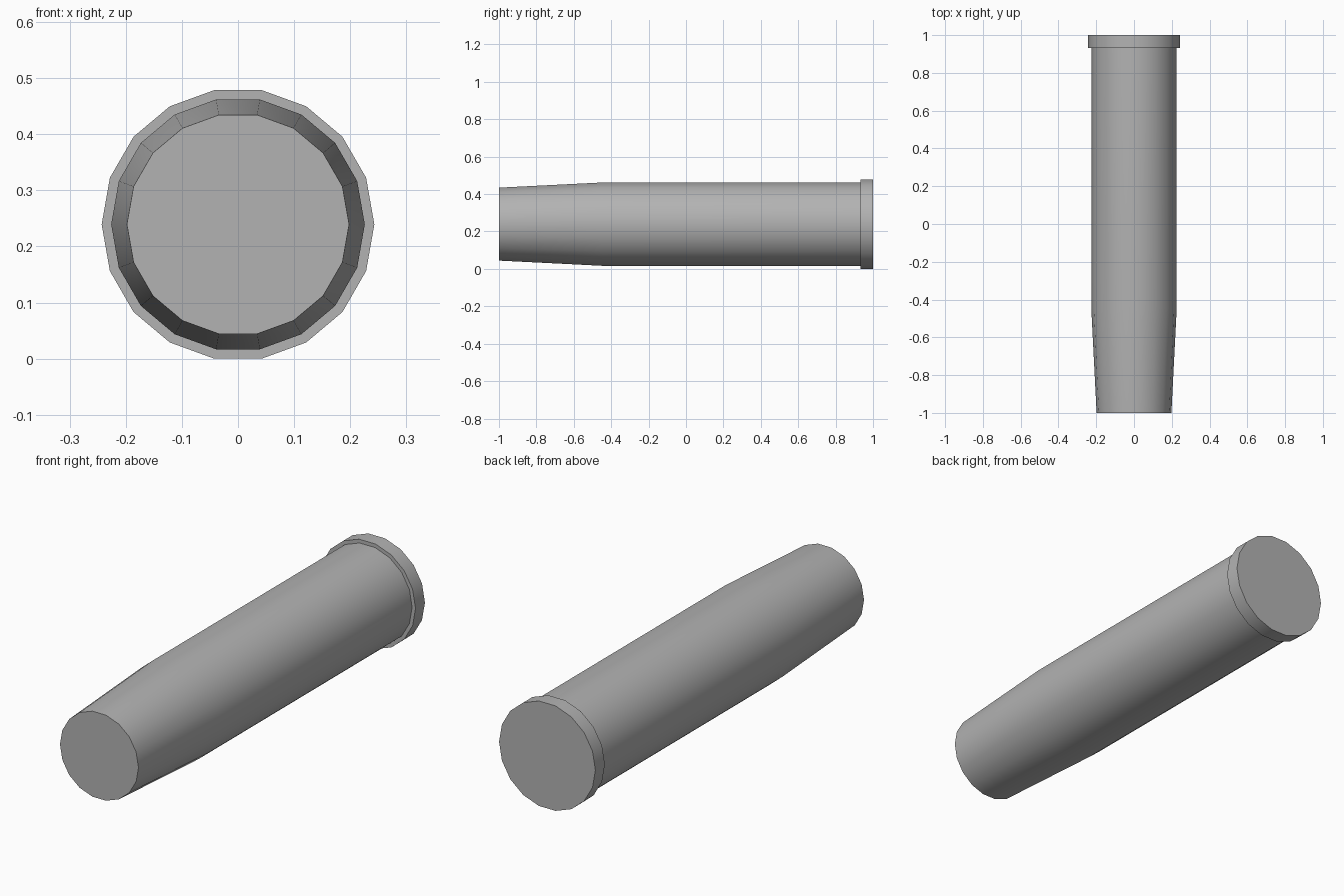
import bpy, bmesh, math

if "Cube" in bpy.data.objects:
    bpy.data.objects.remove(bpy.data.objects["Cube"])

SIDES = 18
RADIUS = 0.243
AXIS_Z = RADIUS * math.cos(math.pi / SIDES)   # rests on a flat facet

# (y, radius) from tapered tip to rimmed base
PROFILE = [(-1.0, 0.198), (-0.45, 0.226), (0.932, 0.226), (0.932, RADIUS), (1.0, RADIUS)]


def lathe_y(name, profile):
    bm = bmesh.new()
    rings = []
    for y, r in profile:
        angles = [2 * math.pi * i / SIDES for i in range(SIDES)]
        rings.append([bm.verts.new((r * math.cos(a), y, AXIS_Z + r * math.sin(a))) for a in angles])
    for a, b in zip(rings, rings[1:]):
        for i in range(SIDES):
            j = (i + 1) % SIDES
            bm.faces.new((a[i], a[j], b[j], b[i]))
    # flat end caps
    bm.faces.new(rings[0])
    bm.faces.new(rings[-1])
    bmesh.ops.recalc_face_normals(bm, faces=bm.faces[:])
    mesh = bpy.data.meshes.new(name)
    bm.to_mesh(mesh)
    bm.free()
    obj = bpy.data.objects.new(name, mesh)
    bpy.context.collection.objects.link(obj)
    return obj


# Tapered tube with a rim at the back
casing = lathe_y("rimmed_casing", PROFILE)
bpy.context.view_layer.objects.active = casing
casing.select_set(True)
bpy.ops.object.shade_smooth_by_angle(angle=math.radians(30))

# Dark grey finish
grey = bpy.data.materials.new("dark_grey")
grey.diffuse_color = (0.45, 0.45, 0.45, 1.0)
grey.use_nodes = True
grey.node_tree.nodes["Principled BSDF"].inputs["Base Color"].default_value = grey.diffuse_color
casing.data.materials.append(grey)
